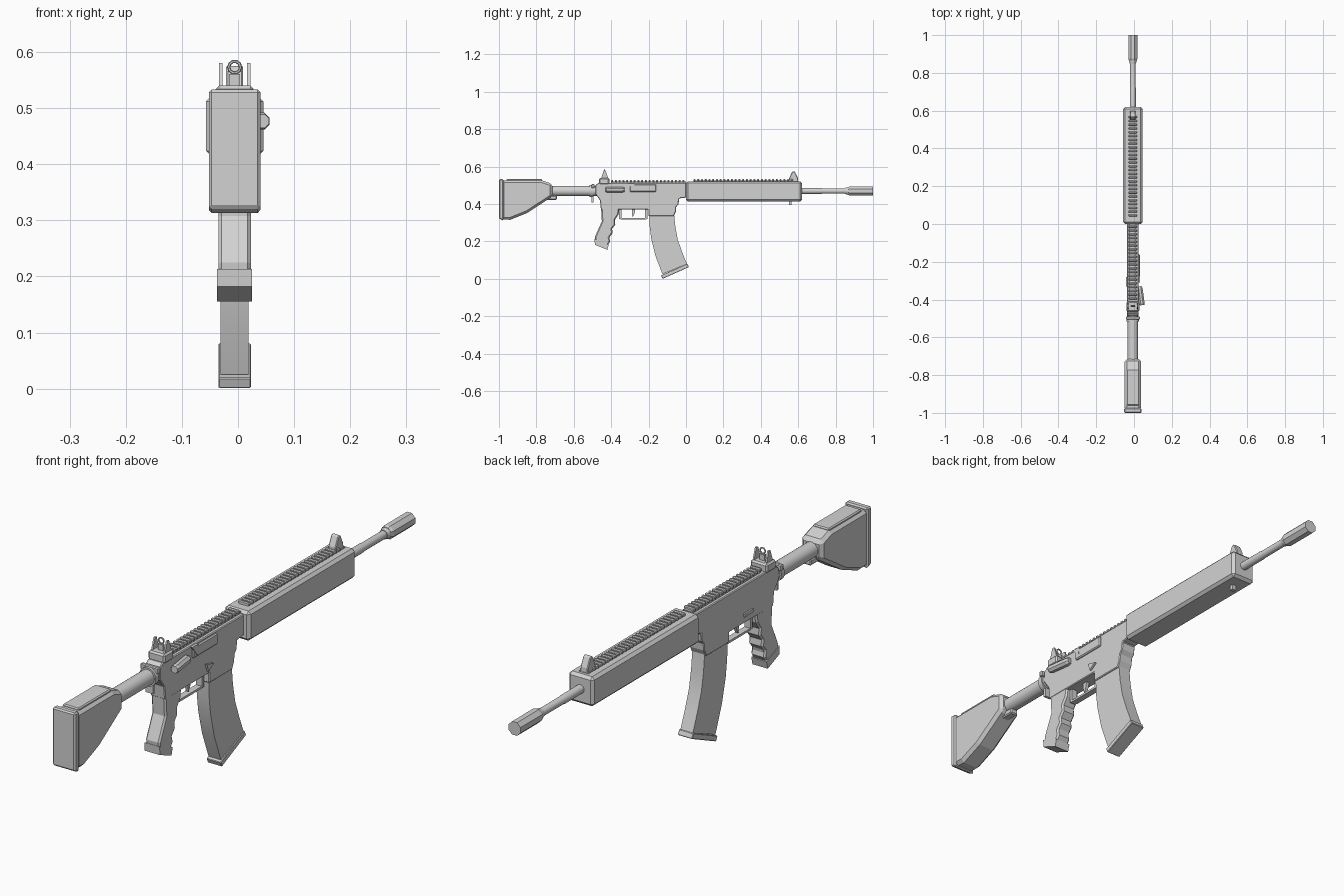
import bpy
import bmesh
import math
from mathutils import Matrix, Vector

default_cube = bpy.data.objects.get("Cube")
if default_cube:
    bpy.data.objects.remove(default_cube, do_unlink=True)

MID = -0.006      # centre plane of the body
BORE = 0.47       # height of the barrel axis

grey = bpy.data.materials.new("plain grey")
grey.use_nodes = True
grey.diffuse_color = (0.65, 0.65, 0.65, 1)
grey.node_tree.nodes["Principled BSDF"].inputs["Base Color"].default_value = grey.diffuse_color


def finish(name, bm, bevel=0, smooth=False):
    bmesh.ops.recalc_face_normals(bm, faces=bm.faces)
    mesh = bpy.data.meshes.new(name)
    bm.to_mesh(mesh)
    bm.free()
    mesh.materials.append(grey)
    obj = bpy.data.objects.new(name, mesh)
    bpy.context.collection.objects.link(obj)
    if bevel:
        mod = obj.modifiers.new("edge bevel", 'BEVEL')
        mod.width = bevel
        mod.segments = 1
        mod.limit_method = 'ANGLE'
        mod.angle_limit = math.radians(50)
    if smooth:
        bpy.ops.object.select_all(action='DESELECT')
        obj.select_set(True)
        bpy.context.view_layer.objects.active = obj
        bpy.ops.object.shade_smooth_by_angle(angle=math.radians(35))
    return obj


def prism(name, outline, half, x=MID, bevel=0, smooth=False):
    """Side outline of (y, z) points, extruded across the width."""
    bm = bmesh.new()
    face = bm.faces.new([bm.verts.new((x - half, y, z)) for y, z in outline])
    new = bmesh.ops.extrude_face_region(bm, geom=[face])["geom"]
    moved = [v for v in new if isinstance(v, bmesh.types.BMVert)]
    bmesh.ops.translate(bm, verts=moved, vec=(2 * half, 0, 0))
    return finish(name, bm, bevel, smooth)


def box(name, low, high, bevel=0, tilt=0, axis='X'):
    low, high = Vector(low), Vector(high)
    bm = bmesh.new()
    place = (Matrix.Translation((low + high) / 2)
             @ Matrix.Rotation(math.radians(tilt), 4, axis)
             @ Matrix.Diagonal((*(high - low), 1)))
    bmesh.ops.create_cube(bm, size=1, matrix=place)
    return finish(name, bm, bevel)


def rod(name, stations, sides, x=MID, z=BORE, smooth=True):
    """Turned part along y, from (y, radius) stations."""
    bm = bmesh.new()
    rings = []
    for y, r in stations:
        angles = [math.tau * (i + 0.5) / sides for i in range(sides)]
        rings.append([bm.verts.new((x + r * math.cos(a), y, z + r * math.sin(a))) for a in angles])
    for a, b in zip(rings, rings[1:]):
        for i in range(sides):
            j = (i + 1) % sides
            bm.faces.new((a[i], a[j], b[j], b[i]))
    bm.faces.new(rings[0])
    bm.faces.new(rings[-1])
    return finish(name, bm, smooth=smooth)


def rail(name, start, end, base, half, pitch=0.02):
    box(name + "_base", (MID - half * 0.8, start, base - 0.01), (MID + half * 0.8, end, base + 0.008))
    tooth = box(name + "_teeth", (MID - half, start, base + 0.005),
                (MID + half, start + pitch * 0.55, base + 0.017), bevel=0.003)
    mod = tooth.modifiers.new("repeat", 'ARRAY')
    mod.use_relative_offset = False
    mod.use_constant_offset = True
    mod.constant_offset_displace = (0, pitch, 0)
    mod.count = int((end - start) / pitch)


# Stock, cheek plate and butt pad
prism("stock", [(-0.985, 0.527), (-0.77, 0.527), (-0.715, 0.508), (-0.715, 0.44),
                (-0.85, 0.352), (-0.94, 0.316), (-0.985, 0.318)], 0.043, bevel=0.012)
box("cheek_plate", (MID - 0.033, -0.96, 0.52), (MID + 0.033, -0.77, 0.533), bevel=0.004)
prism("butt_pad", [(-1, 0.533), (-0.975, 0.533), (-0.975, 0.311), (-1, 0.322)], 0.046, bevel=0.005)
box("stock_latch", (MID - 0.016, -0.76, 0.423), (MID + 0.016, -0.69, 0.445), bevel=0.004)

# Buffer tube with collar and sling plate
rod("buffer_tube", [(-0.73, 0.028), (-0.47, 0.028)], 20)
rod("tube_collar", [(-0.515, 0.034), (-0.495, 0.034)], 16)
box("sling_plate", (MID - 0.037, -0.505, 0.485), (MID + 0.037, -0.49, 0.507), bevel=0.003)
box("sling_loop", (MID - 0.015, -0.505, 0.408), (MID + 0.015, -0.495, 0.45))

# Receiver with magazine well
prism("receiver", [(-0.485, 0.5), (-0.47, 0.512), (0, 0.512), (0, 0.435), (-0.037, 0.43),
                   (-0.04, 0.4), (-0.052, 0.385), (-0.054, 0.36), (-0.066, 0.335),
                   (-0.2, 0.335), (-0.2, 0.372), (-0.455, 0.372), (-0.46, 0.42),
                   (-0.485, 0.455)], 0.03, bevel=0.003)
rail("receiver_rail", -0.4, 0, 0.512, 0.022)

# Grip with finger grooves
prism("grip", [(-0.455, 0.39), (-0.355, 0.39), (-0.36, 0.345), (-0.38, 0.315), (-0.378, 0.29),
               (-0.395, 0.268), (-0.392, 0.245), (-0.41, 0.222), (-0.405, 0.2),
               (-0.42, 0.178), (-0.485, 0.205), (-0.487, 0.225), (-0.45, 0.308)],
      0.029, bevel=0.006)
prism("grip_cap", [(-0.489, 0.213), (-0.413, 0.183), (-0.42, 0.155), (-0.487, 0.182)], 0.031)

# Trigger group
for name, y in (("rear", -0.352), ("front", -0.212)):
    box("guard_post_" + name, (MID - 0.012, y - 0.006, 0.32), (MID + 0.012, y + 0.006, 0.38))
box("trigger_guard", (MID - 0.012, -0.35, 0.318), (MID + 0.012, -0.212, 0.326))
prism("trigger", [(-0.29, 0.38), (-0.27, 0.38), (-0.275, 0.35), (-0.285, 0.33), (-0.29, 0.35)], 0.006)

# Curved magazine and floor plate
prism("magazine", [(-0.197, 0.35), (-0.194, 0.28), (-0.186, 0.215), (-0.164, 0.125), (-0.126, 0.025),
                   (0.005, 0.08), (-0.02, 0.142), (-0.044, 0.21), (-0.057, 0.28), (-0.064, 0.35)],
      0.025, smooth=True)
box("magazine_floor", (MID - 0.029, -0.136, 0.031), (MID + 0.029, 0.018, 0.051), tilt=24, bevel=0.002)

# Side controls
box("ejection_cover", (0.02, -0.3, 0.465), (0.031, -0.16, 0.506), bevel=0.004)
prism("deflector", [(-0.31, 0.51), (-0.28, 0.47), (-0.275, 0.51)], 0.008, x=0.024)
box("bolt_arm", (0.015, -0.36, 0.468), (0.04, -0.34, 0.488))
handle = rod("bolt_handle", [(-0.05, 0.013), (-0.04, 0.016), (0.04, 0.016), (0.05, 0.012)],
             8, x=0, z=0, smooth=False)
handle.location = (0.036, -0.38, 0.477)
handle.rotation_euler.z = math.radians(8)
prism("magazine_release", [(-0.225, 0.415), (-0.185, 0.405), (-0.215, 0.385)], 0.007, x=0.025)
box("bolt_catch", (MID - 0.036, -0.33, 0.398), (MID - 0.028, -0.28, 0.41))

# Handguard
box("handguard", (MID - 0.051, 0, 0.414), (MID + 0.051, 0.62, 0.522), bevel=0.01)
rail("handguard_rail", 0.04, 0.6, 0.517, 0.023)
box("sling_stud", (MID - 0.008, 0.55, 0.395), (MID + 0.008, 0.565, 0.42))

# Barrel and muzzle block
rod("barrel", [(0.6, 0.016), (0.72, 0.016), (0.73, 0.0145), (0.9, 0.0145)], 16)
rod("muzzle_collar", [(0.85, 0.017), (0.862, 0.02), (0.87, 0.02)], 12)
rod("muzzle", [(0.865, 0.022), (0.875, 0.026), (1, 0.026)], 8, smooth=False)

# Rear sight: base, ears, post and ring
box("rear_sight_base", (MID - 0.034, -0.465, 0.505), (MID + 0.034, -0.41, 0.54), bevel=0.006)
for name, side in (("left", 1), ("right", -1)):
    x = MID + side * 0.025
    prism("rear_sight_ear_" + name, [(-0.455, 0.535), (-0.415, 0.535), (-0.425, 0.565),
                                     (-0.43, 0.58), (-0.44, 0.58), (-0.445, 0.565)], 0.003, x=x)
box("rear_sight_post", (MID - 0.01, -0.44, 0.535), (MID + 0.01, -0.43, 0.561))
bpy.ops.mesh.primitive_torus_add(major_segments=10, minor_segments=6, major_radius=0.0105,
                                 minor_radius=0.003, location=(MID, -0.435, 0.573),
                                 rotation=(math.pi / 2, 0, 0))
bpy.context.object.name = "rear_sight_ring"
bpy.context.object.data.materials.append(grey)

# Front sight tower
prism("front_sight", [(0.55, 0.52), (0.6, 0.52), (0.598, 0.54), (0.583, 0.572), (0.575, 0.577),
                      (0.567, 0.572), (0.552, 0.54)], 0.015, bevel=0.003)
